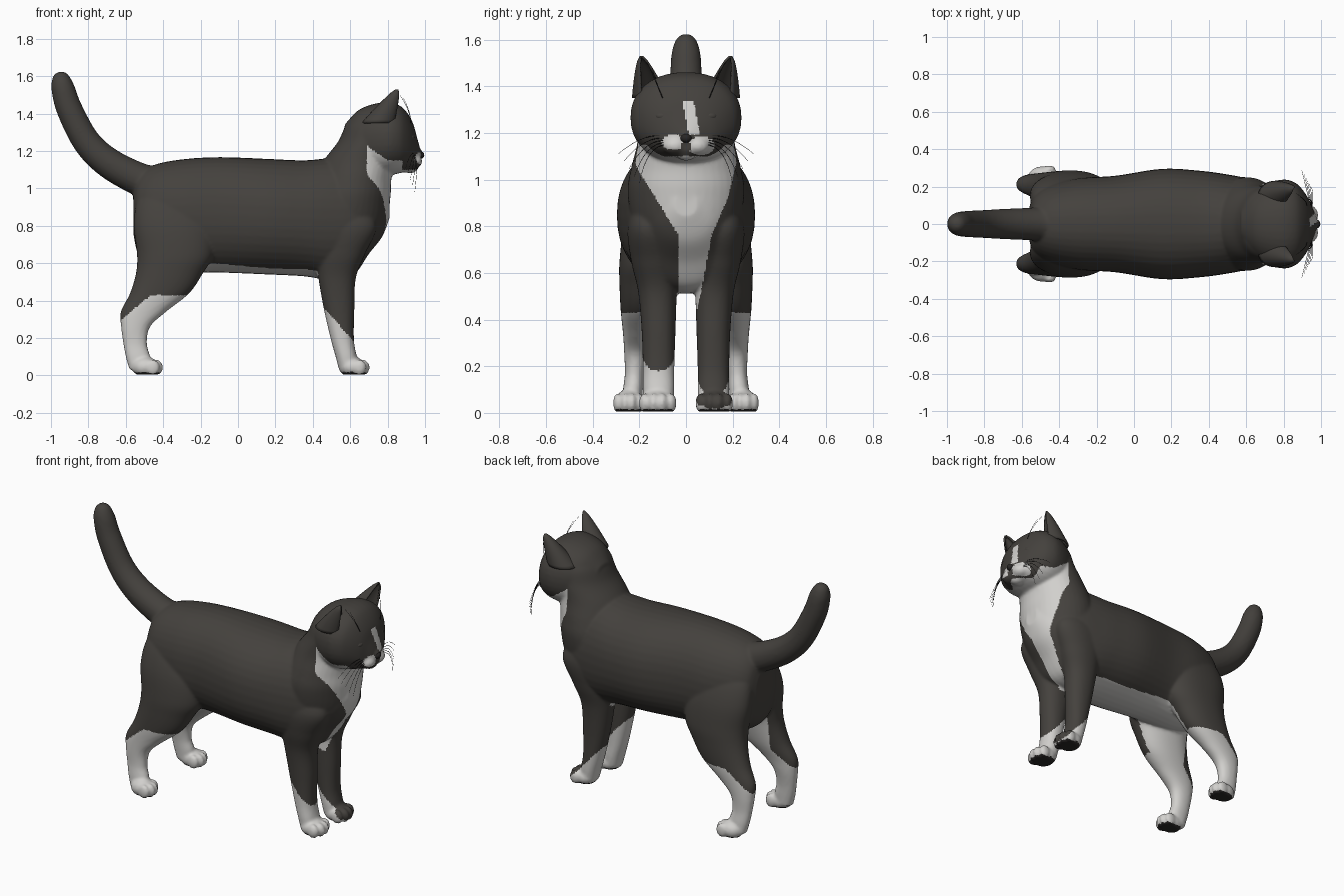
import bpy, bmesh, math
from mathutils import Vector, Matrix

if "Cube" in bpy.data.objects:
    bpy.data.objects.remove(bpy.data.objects["Cube"])


def material(name, rgb):
    m = bpy.data.materials.new(name)
    m.diffuse_color = (*rgb, 1)
    m.use_nodes = True
    m.node_tree.nodes["Principled BSDF"].inputs["Base Color"].default_value = m.diffuse_color
    return m


DARK = material("dark fur", (0.058, 0.053, 0.047))
WHITE = material("white fur", (0.64, 0.63, 0.61))
PAD = material("black pads", (0.022, 0.02, 0.019))
HAIR = material("whisker black", (0.012, 0.012, 0.012))


def spline(rows, n=6):
    """Catmull-Rom through rows of numbers."""
    out = []
    for i in range(len(rows) - 1):
        p0, p1 = rows[max(i - 1, 0)], rows[i]
        p2, p3 = rows[i + 1], rows[min(i + 2, len(rows) - 1)]
        for k in range(n):
            t = k / n
            out.append([0.5 * (2 * b + (c - a) * t + (2 * a - 5 * b + 4 * c - d) * t * t
                               + (3 * b - a - 3 * c + d) * t ** 3)
                        for a, b, c, d in zip(p0, p1, p2, p3)])
    return out + [list(rows[-1])]


def loft(bm, rows, axis, side=1, power=2.2, n=40):
    """Rows: position on axis, low/high of x or z, low/high of y."""
    rings = []
    for t, u0, u1, v0, v1 in spline(rows):
        ring = []
        for k in range(n):
            a = 2 * math.pi * k / n
            c, s = math.cos(a), math.sin(a)
            u = (u0 + u1) / 2 + (u1 - u0) / 2 * math.copysign(abs(c) ** (2 / power), c)
            v = (v0 + v1) / 2 + (v1 - v0) / 2 * math.copysign(abs(s) ** (2 / power), s)
            ring.append(bm.verts.new((t, v * side, u) if axis == "x" else (u, v * side, t)))
        rings.append(ring)
    for r, q in zip(rings, rings[1:]):
        for k in range(n):
            bm.faces.new((r[k], r[(k + 1) % n], q[(k + 1) % n], q[k]))
    bm.faces.new(rings[0])
    bm.faces.new(rings[-1])


def ball(bm, centre, radii, sub=3):
    m = Matrix.Translation(centre) @ Matrix.Diagonal((*radii, 1))
    bmesh.ops.create_icosphere(bm, subdivisions=sub, radius=1, matrix=m)


def finish(name, bm, *mats):
    bmesh.ops.recalc_face_normals(bm, faces=bm.faces)
    me = bpy.data.meshes.new(name)
    bm.to_mesh(me)
    bm.free()
    for m in mats:
        me.materials.append(m)
    me.polygons.foreach_set("use_smooth", [True] * len(me.polygons))
    ob = bpy.data.objects.new(name, me)
    bpy.context.collection.objects.link(ob)
    return ob


bm = bmesh.new()
# torso: x, bottom, top, half width
torso = [(-.56, .76, .98, .09), (-.53, .64, 1.07, .16), (-.45, .58, 1.125, .21), (-.3, .55, 1.155, .245),
         (-.1, .55, 1.167, .258), (.15, .54, 1.158, .295), (.35, .53, 1.15, .285), (.5, .51, 1.16, .265),
         (.62, .54, 1.14, .24), (.7, .65, 1.1, .2), (.77, .74, 1.02, .13), (.81, .84, .95, .05)]
loft(bm, [(x, b, t, -w, w) for x, b, t, w in torso], "x")
# neck: z, back, front, half width
neck = [(.7, .42, .7, .18), (.8, .37, .79, .23), (.95, .39, .815, .25), (1.05, .42, .82, .235),
        (1.15, .46, .84, .21), (1.25, .535, .86, .2), (1.35, .585, .85, .18), (1.42, .67, .8, .1)]
loft(bm, [(z, b, f, -w, w) for z, b, f, w in neck], "z", power=2)
# head: x, bottom, top, half width
head = [(.57, 1.2, 1.34, .08), (.64, 1.1, 1.415, .17), (.72, 1.07, 1.45, .217), (.8, 1.07, 1.46, .238),
        (.86, 1.08, 1.445, .222), (.9, 1.09, 1.41, .185), (.935, 1.095, 1.35, .132),
        (.955, 1.1, 1.28, .085), (.972, 1.12, 1.22, .045)]
loft(bm, [(x, b, t, -w, w) for x, b, t, w in head], "x")
ball(bm, (.92, 0, 1.115), (.045, .045, .035))
ball(bm, (.955, 0, 1.185), (.035, .035, .03))
# tail
for x, z, r in spline([(-.42, 1.02, .1), (-.52, 1.045, .09), (-.69, 1.135, .082), (-.81, 1.25, .075),
                       (-.9, 1.42, .07), (-.935, 1.53, .063), (-.945, 1.575, .05)], 9):
    ball(bm, (x, 0, z), (r, r, r))

# legs: z, back, front, inner, outer
front_leg = [(.95, .46, .66, .08, .2), (.8, .4, .74, .06, .25), (.65, .415, .68, .04, .235),
             (.52, .43, .63, .04, .205), (.35, .46, .622, .045, .19), (.19, .497, .62, .05, .185),
             (.1, .522, .635, .05, .185), (.03, .54, .645, .055, .18)]
back_leg = [(1.02, -.48, -.3, .05, .14), (.93, -.54, -.2, .03, .215), (.8, -.557, -.13, .04, .265),
            (.65, -.54, -.13, .05, .285), (.55, -.545, -.185, .08, .285), (.44, -.577, -.26, .115, .28),
            (.34, -.627, -.385, .15, .27), (.26, -.625, -.47, .165, .265), (.17, -.613, -.487, .18, .262),
            (.1, -.6, -.47, .185, .27), (.03, -.58, -.47, .19, .275)]
for s in (1, -1):
    loft(bm, front_leg, "z", s)
    loft(bm, back_leg, "z", s)
    # muzzle pads
    ball(bm, (.935, s * .047, 1.145), (.05, .055, .042))
    # paws with four toes
    for px, py, w in ((.61, .121, .075), (-.495, .246, .062)):
        ball(bm, (px, s * py, .045), (.072, w, .055))
        for k in (-1.5, -.5, .5, 1.5):
            tx = px + (.058 if abs(k) < 1 else .04)
            ball(bm, (tx, s * (py + k * w * .5), .042), (.036, w * .32, .043))

cat = finish("cat_body", bm)
# fuse all the parts into one smooth skin
rm = cat.modifiers.new("fuse", "REMESH")
rm.mode, rm.voxel_size, rm.use_smooth_shade = "VOXEL", 0.009, True
sm = cat.modifiers.new("soften", "SMOOTH")
sm.factor, sm.iterations = 0.5, 5
dg = bpy.context.evaluated_depsgraph_get()
skin = bpy.data.meshes.new_from_object(cat.evaluated_get(dg))
cat.modifiers.clear()
cat.data = skin
skin.materials.clear()
for m in (DARK, WHITE, PAD):
    skin.materials.append(m)
for v in skin.vertices:
    v.co.z = max(v.co.z, 0.006)

# chest patch edges: z, right edge, left edge
BIB = [(.4, -.03, .04), (.6, -.03, .08), (.765, -.035, .11), (.92, -.13, .18), (1.05, -.21, .21), (1.3, -.26, .26)]


def bib(y, z):
    for (z0, a0, b0), (z1, a1, b1) in zip(BIB, BIB[1:]):
        if z0 <= z <= z1:
            t = (z - z0) / (z1 - z0)
            return a0 + (a1 - a0) * t < y < b0 + (b1 - b0) * t
    return False


def coat(c, n):
    x, y, z = c
    if z < .02 and n.z < -.6:
        return 2
    # face: blaze, muzzle and dark nose
    if x > .88 and z > 1.1:
        if 1.19 < z < 1.335:
            return int(abs(y - .008 - (1.335 - z) * .2) < .024)
        if abs(y) < .018 and z > 1.125:
            return 0
        return int(((y + .055) / .05) ** 2 + ((z - 1.16) / .032) ** 2 < 1
                   or ((y - .065) / .058) ** 2 + ((z - 1.145) / .04) ** 2 < 1)
    # chest and throat
    if x > .69 and .66 < z < 1.15 + max(0, .8 - x) * .7 and bib(y, z):
        return 1
    if x > .5 and .45 < z <= .66 and bib(y, z):
        return 1
    # belly
    if -.47 < x < .56 and z < .64 and n.z < -.3 and abs(y) < .15 and z > .47:
        return 1
    # socks and inner thighs
    if x > .3:
        return int(z < (.36 if y < 0 else .28) - (x - .46) * 1.12)
    if x < -.1:
        if z < min(.43, .3 + (x + .62) * .85):
            return 1
        return int(z < .62 and x > -.5 and n.y * y < 0 and abs(n.y) > .25)
    return 0


for p in skin.polygons:
    p.use_smooth = True
    p.material_index = coat(p.center, p.normal)

# ears: curved shells open to the front and outside
bm = bmesh.new()
for s in (1, -1):
    rows = []
    for i in range(11):
        t = i / 10
        c = Vector((.755, .152, 1.35)).lerp(Vector((.85, .19, 1.525)), t)
        r = .082 * (1 - t) ** .75 + .006
        row = []
        for k in range(19):
            a = math.radians(-35 + 65 + (k / 18) * 250)
            row.append(bm.verts.new((c.x + r * math.cos(a), s * (c.y + r * .85 * math.sin(a)), c.z)))
        rows.append(row)
    for a, b in zip(rows, rows[1:]):
        for k in range(18):
            bm.faces.new((a[k], a[k + 1], b[k + 1], b[k]))
    bm.faces.new(rows[-1])
ears = finish("ears", bm, DARK)
so = ears.modifiers.new("thickness", "SOLIDIFY")
so.thickness, so.offset = .01, 0

# eyes and nose
bm = bmesh.new()
for s in (1, -1):
    ball(bm, (.922, s * .1, 1.272), (.022, .034, .02))
finish("eyes", bm, DARK)
bm = bmesh.new()
ball(bm, (.975, 0, 1.178), (.021, .024, .02))
finish("nose", bm, PAD)

# whiskers and brow hairs
cu = bpy.data.curves.new("whiskers", "CURVE")
cu.dimensions, cu.bevel_depth, cu.bevel_resolution = "3D", 0.0018, 0
cu.materials.append(HAIR)
hairs = [((.95, .08, 1.15 + .008 * k), (.965 - .01 * k, .17, 1.15 + .015 * k),
          (.945 - .012 * k, .2 + .022 * k, .98 + .033 * k)) for k in range(5)]
hairs += [((.925, .1, 1.35), (.92, .13, 1.42), (.865 + .02 * k, .165 - .02 * k, 1.5 - .02 * k)) for k in range(2)]
for s in (1, -1):
    for a, b, c in hairs:
        sp = cu.splines.new("POLY")
        sp.points.add(8)
        for i in range(9):
            t = i / 8
            p = Vector(a) * (1 - t) ** 2 + Vector(b) * 2 * t * (1 - t) + Vector(c) * t * t
            sp.points[i].co = (p.x, p.y * s, p.z, 1)
            sp.points[i].radius = 1 - .6 * t
bpy.context.collection.objects.link(bpy.data.objects.new("whiskers", cu))
